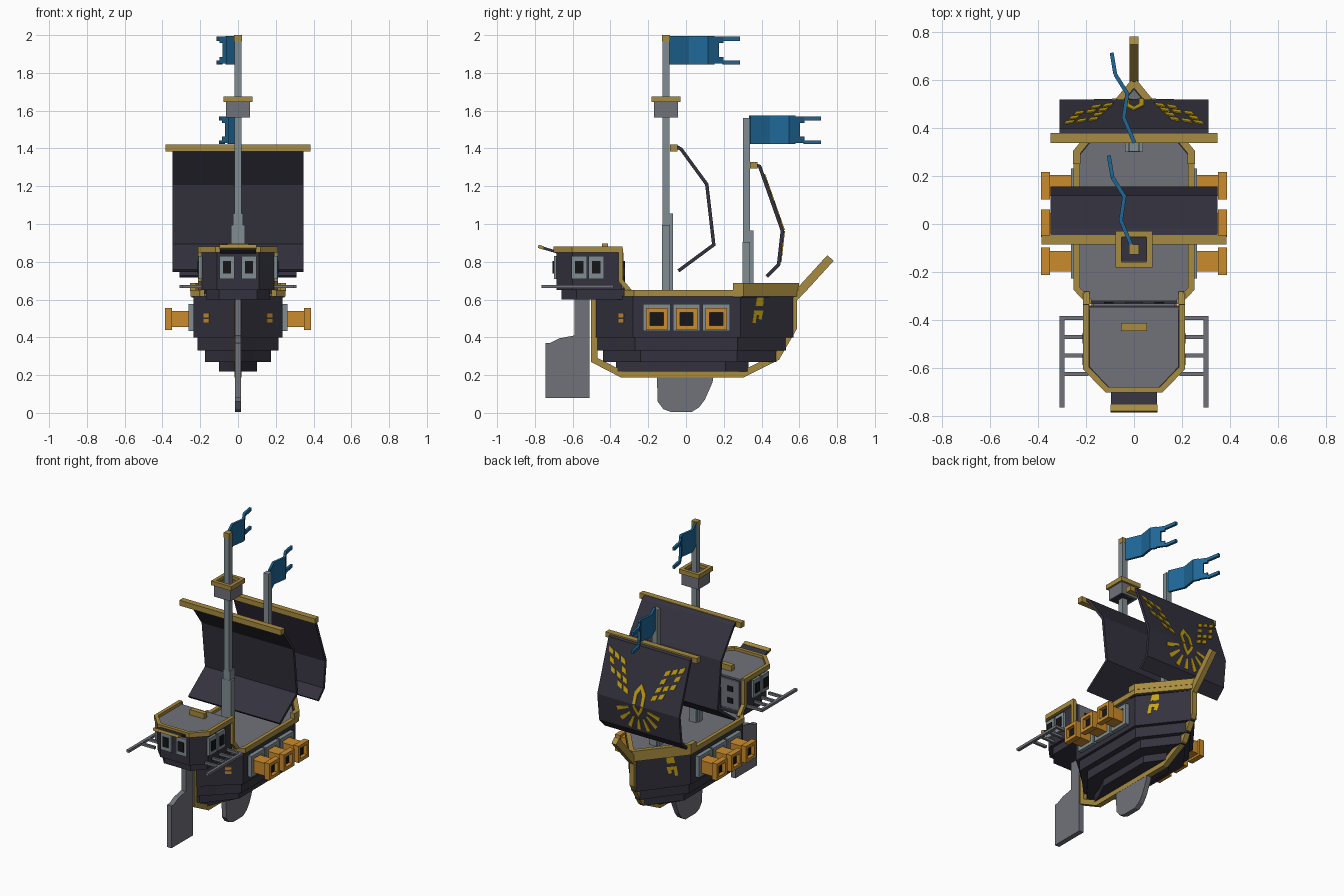
import bpy, bmesh, math
from mathutils import Vector as V

if "Cube" in bpy.data.objects:
    bpy.data.objects.remove(bpy.data.objects["Cube"])


def material(name, r, g, b):
    m = bpy.data.materials.new(name)
    m.use_nodes = True
    col = (r, g, b, 1)
    m.diffuse_color = col
    m.node_tree.nodes["Principled BSDF"].inputs["Base Color"].default_value = col
    return m


DARK = material("dark timber", .034, .031, .047)
BLACK = material("black", .008, .008, .01)
GREY = material("grey planks", .165, .17, .195)
PALE = material("pale blue grey", .22, .27, .29)
GOLD = material("gold trim", .39, .26, .05)
ORANGE = material("orange brass", .60, .26, .025)
BLUE = material("blue cloth", .014, .135, .31)
YELLOW = material("yellow paint", .56, .36, .006)

# Drawing frames: origin, two plane directions, extrusion direction
O, X, Y, Z = V((0, 0, 0)), V((1, 0, 0)), V((0, 1, 0)), V((0, 0, 1))
SIDE, FRONT, PLAN = (O, Y, Z, X), (O, X, Z, Y), (O, X, Y, Z)


def prisms(name, polys, lo, hi, frame, mat, mirror=False):
    """Extrude flat polygons between lo and hi along the frame's last direction."""
    o, u, v, n = frame
    bm = bmesh.new()
    for poly in polys:
        a, b = [[bm.verts.new(o + u * p + v * q + n * h) for p, q in poly] for h in (lo, hi)]
        bm.faces.new(a)
        bm.faces.new(b[::-1])
        for i in range(len(a)):
            bm.faces.new((a[i - 1], a[i], b[i], b[i - 1]))
    bmesh.ops.recalc_face_normals(bm, faces=bm.faces)
    me = bpy.data.meshes.new(name)
    bm.to_mesh(me)
    bm.free()
    me.materials.append(mat)
    ob = bpy.data.objects.new(name, me)
    bpy.context.collection.objects.link(ob)
    if mirror:
        ob.modifiers.new("mirror", "MIRROR").use_mirror_merge = False
    return ob


def rect(x0, x1, y0, y1):
    return [(x0, y0), (x1, y0), (x1, y1), (x0, y1)]


def box(name, x, y, z, mat, mirror=False):
    return prisms(name, [rect(*x, *y)], *z, PLAN, mat, mirror)


def strip(pts, width, closed=False):
    """Mitred quads of constant width along a path."""
    pts = [V(p) for p in pts]
    n, edges = len(pts), []
    for i, p in enumerate(pts):
        a = (p - pts[i - 1]).normalized() if i or closed else None
        b = (pts[(i + 1) % n] - p).normalized() if i < n - 1 or closed else None
        a, b = a or b, b or a
        t = (a + b).normalized()
        off = V((-t.y, t.x)) * (width / 2 / max(.4, t.dot(a)))
        edges.append((p + off, p - off))
    return [[*edges[i], *edges[(i + 1) % n][::-1]] for i in range(n if closed else n - 1)]


def both(half):
    """Close a half outline by reflecting it."""
    return half + [(-x, y) for x, y in reversed(half)]


def square(cx, cy, r):
    return rect(cx - r, cx + r, cy - r, cy + r)


# Stepped hull
for name, w, bow, stern, z0, z1 in (
        ("hull_bottom", .10, .33, -.37, .22, .27), ("hull_lower", .175, .48, -.44, .27, .33),
        ("hull_middle", .215, .53, -.47, .33, .40), ("hull_upper", .235, .57, -.48, .40, .62)):
    outline = both([(.015, bow), (w, bow - 1.2 * w), (w, stern + .2), (w * .47, stern + .09), (.015, stern)])
    prisms(name, [outline], z0, z1, PLAN, DARK)
deck = both([(.01, .56), (.23, .29), (.23, -.27), (.18, -.32)])
prisms("main_deck", [deck], .61, .632, PLAN, GREY)
rim = [(.19, -.33), (.19, -.32), (.238, -.27), (.238, .30), (.0, .59)]
prisms("deck_rim", strip(rim, .026), .615, .65, PLAN, GOLD, True)
prisms("bow_wall", strip([(.235, .25), (.235, .29), (0, .575)], .02), .61, .65, PLAN, DARK, True)
prisms("bow_rim", strip([(.238, .25), (.238, .30), (0, .59)], .03), .645, .687, PLAN, GOLD, True)

# Keel, bowsprit, rudder and fin
keel = [(-.485, .61), (-.485, .28), (-.34, .205), (.3, .205), (.48, .295), (.57, .45), (.57, .63)]
prisms("keel", strip(keel, .035), -.018, .018, SIDE, GOLD)
prisms("bowsprit", strip([(.56, .60), (.61, .65), (.765, .82)], .045), -.018, .018, SIDE, GOLD)
prisms("rudder", [[(-.745, .37), (-.745, .08), (-.51, .08), (-.51, .64), (-.59, .64),
                   (-.59, .41), (-.67, .395), (-.72, .37)]], -.017, .017, SIDE, GREY)
prisms("fin", [[(-.155, .22), (-.15, .06), (-.12, .02), (-.08, .005), (.03, .005), (.07, .03),
                (.10, .07), (.14, .16), (.15, .22)]], -.017, .017, SIDE, GREY)

# Stern cabin
cabin = [(.192, -.34), (.192, -.6), (.11, -.685)]
prisms("cabin_base", [both([(.17, -.33), (.17, -.58), (.10, -.66)])], .60, .66, PLAN, DARK)
prisms("cabin_walls", [both(cabin)], .65, .852, PLAN, DARK)
prisms("cabin_roof", [both([(.185, -.345), (.185, -.595), (.105, -.68)])], .85, .862, PLAN, GREY)
prisms("cabin_rim", strip([(.2, -.335), (.2, -.6), (.113, -.69), (0, -.69)], .024), .848, .88, PLAN, GOLD, True)
prisms("cabin_post", strip([(-.345, .87), (-.345, .70), (-.29, .635)], .024), .186, .212, SIDE, GOLD, True)
prisms("cabin_back_wall", [rect(-.17, .17, .65, .85)], -.342, -.33, FRONT, GREY)
box("cabin_door", (-.035, .035), (-.335, -.324), (.64, .78), DARK)
prisms("back_slots", [rect(.085, .125, z, z + .035) for z in (.69, .77)], -.335, -.324, FRONT, BLACK, True)
box("roof_hatch", (-.055, .055), (-.445, -.412), (.86, .898), GOLD)
prisms("awning", strip([(-.68, .85), (-.765, .876)], .014), -.095, .095, SIDE, DARK)
prisms("awning_edge", strip([(-.755, .873), (-.782, .882)], .018), -.097, .097, SIDE, GOLD)


def window_set(name, centres, plane, out, sign):
    """Framed windows set proud of a cabin wall."""
    for part, r, depth, mat in (("frames", .040, .018, PALE), ("panes", .022, .024, BLACK)):
        polys = [rect(c - r, c + r, .77 - r * 1.5, .77 + r * 1.5) for c in centres]
        prisms(name + "_" + part, polys, out, out + sign * depth, plane, mat, True)


window_set("front_window", [.058], FRONT, -.682, -1)
window_set("side_window", [-.565, -.475], SIDE, .19, 1)

# Side racks
rungs = [rect(.19, .30, y - .008, y + .008) for y in (-.392, -.47, -.547, -.625)]
prisms("side_rack", rungs + [rect(.29, .31, -.765, -.383)], .66, .677, PLAN, GREY, True)

# Cannons with framed ports
for i, y in enumerate((-.155, .003, .16)):
    tag = "_%d" % (i + 1)
    prisms("port_frame" + tag, strip(square(y, .505, .06), .024, True), .23, .262, SIDE, PALE, True)
    prisms("cannon_barrel" + tag, [square(y, .497, .043)], .225, .356, SIDE, ORANGE, True)
    prisms("cannon_muzzle" + tag, strip(square(y, .497, .046), .022, True), .35, .387, SIDE, ORANGE, True)
    prisms("cannon_bore" + tag, [square(y, .497, .037)], .355, .362, SIDE, BLACK, True)

# Brass marks on the stern quarters
d = V((.125, .11, 0)).normalized()
quarter = (V((.165, -.3416, 0)), d, Z, V((d.y, -d.x, 0)))
prisms("stern_marks", [rect(-.02, .02, z, z + .02) for z in (.478, .506)], -.004, .005, quarter, ORANGE, True)

# Painted bow marks
d = V((-.235, .282, 0)).normalized()
bow_frame = (V((.235, .288, .0)), d, Z, V((d.y, -d.x, 0)))
marks = strip([(.09, .475), (.10, .53), (.14, .53), (.13, .495)], .022)
marks += strip([(.175, .475), (.185, .53), (.225, .53), (.215, .495)], .022)
marks += [[(.10, .565), (.15, .565), (.165, .61), (.11, .61)], [(.175, .565), (.27, .575), (.26, .61), (.19, .61)],
          [(.24, .48), (.27, .48), (.28, .53), (.25, .54)]]
prisms("bow_marks", marks, -.004, .005, bow_frame, YELLOW, True)

# Masts with thicker feet
for name, y, top, foot, wide in (("main", -.106, 1.97, 1.056, .037), ("fore", .32, 1.56, .965, .037)):
    box(name + "_mast", (-.019, .019), (y - .019, y + .019), (.62, top), PALE)
    box(name + "_mast_foot", (-.026, .026), (y - .018, y + wide), (.62, foot), PALE)
    box(name + "_mast_wedge", (-wide, wide), (y - .02, y + .02), (.62, foot - .06), PALE)
box("mast_cap", (-.02, .02), (-.126, -.086), (1.965, 2.0), GOLD)

# Lookout basket
cy = -.106
prisms("basket_walls", strip(square(0, cy, .056), .014, True), 1.565, 1.655, PLAN, GREY)
box("basket_floor", (-.058, .058), (cy - .058, cy + .058), (1.565, 1.585), DARK)
prisms("basket_rim", strip(square(0, cy, .064), .024, True), 1.645, 1.675, PLAN, GOLD)

# Yards and folded sails
box("main_yard", (-.385, .385), (-.085, -.045), (1.385, 1.422), GOLD)
box("fore_yard", (-.347, .347), (.338, .378), (1.293, 1.328), GOLD)
prisms("main_sail", strip([(-.05, 1.41), (-.025, 1.395), (.11, 1.21), (.147, .89), (-.04, .752)], .018), -.347, .347, SIDE, DARK)
fore = [(.36, 1.315), (.39, 1.305), (.51, .965), (.49, .785), (.428, .722)]
prisms("fore_sail", strip(fore, .018), -.31, .31, SIDE, DARK)

# Painted crest on the fore sail
fold = V((0, .51, .965))
up = V((0, -.12, .34)).normalized()
low = V((0, .02, .18)).normalized()
upper = (fold, X, up, X.cross(up) * -1)
lower = (fold, X, low, X.cross(low) * -1)
crest = [[(0, .14), (.042, .08), (.042, 0), (.02, 0), (.02, .065), (0, .10)]]
for i in range(4):
    for j in range(3):
        if (i + 2 * j) % 5 != 4:
            a, b = .085 + .05 * j + .02 * i, .05 + .058 * i + .02 * j
            crest.append([(a, b), (a + .036, b + .014), (a + .046, b + .05), (a + .01, b + .032)])
prisms("crest_upper", crest, .007, .014, upper, YELLOW, True)
rays = [[(.042, 0), (.03, -.03), (0, -.075), (0, -.045), (.02, -.012), (.02, 0)]]
for deg, r0, r1 in ((0, .095, .165), (24, .09, .175), (48, .085, .18), (72, .075, .17)):
    t = math.radians(deg)
    d, s = V((math.sin(t), -math.cos(t))), V((math.cos(t), math.sin(t)))
    rays.append([d * r0 - s * .006, d * r0 + s * .006, d * r1 + s * .014, d * r1 - s * .014])
prisms("crest_lower", rays, .007, .014, lower, YELLOW, True)

# Swallow-tailed flags
wave = [V((-.01, -.09)), V((-.055, .015)), V((-.04, .115)), V((-.09, .195)), V((-.105, .285))]
for name, shift, top in (("main", V((0, 0)), 2.0), ("fore", V((.012, .428)), 1.578)):
    path = [p + shift for p in wave]
    mid = path[2].lerp(path[3], .4)
    prisms(name + "_flag", strip(path[:3] + [mid], .016), top - .155, top - .004, PLAN, BLUE)
    prisms(name + "_flag_middle", strip([mid, path[2].lerp(path[3], .7)], .016), top - .125, top - .04, PLAN, BLUE)
    for k, (z0, z1) in enumerate(((.042, .008), (.15, .115))):
        prisms("%s_flag_arm_%d" % (name, k + 1), strip([mid, path[3]], .016), top - z0, top - z1, PLAN, BLUE)
    for k, (z0, z1) in enumerate(((.03, .008), (.155, .135))):
        prisms("%s_flag_tail_%d" % (name, k + 1), strip(path[3:], .016), top - z0, top - z1, PLAN, BLUE)
